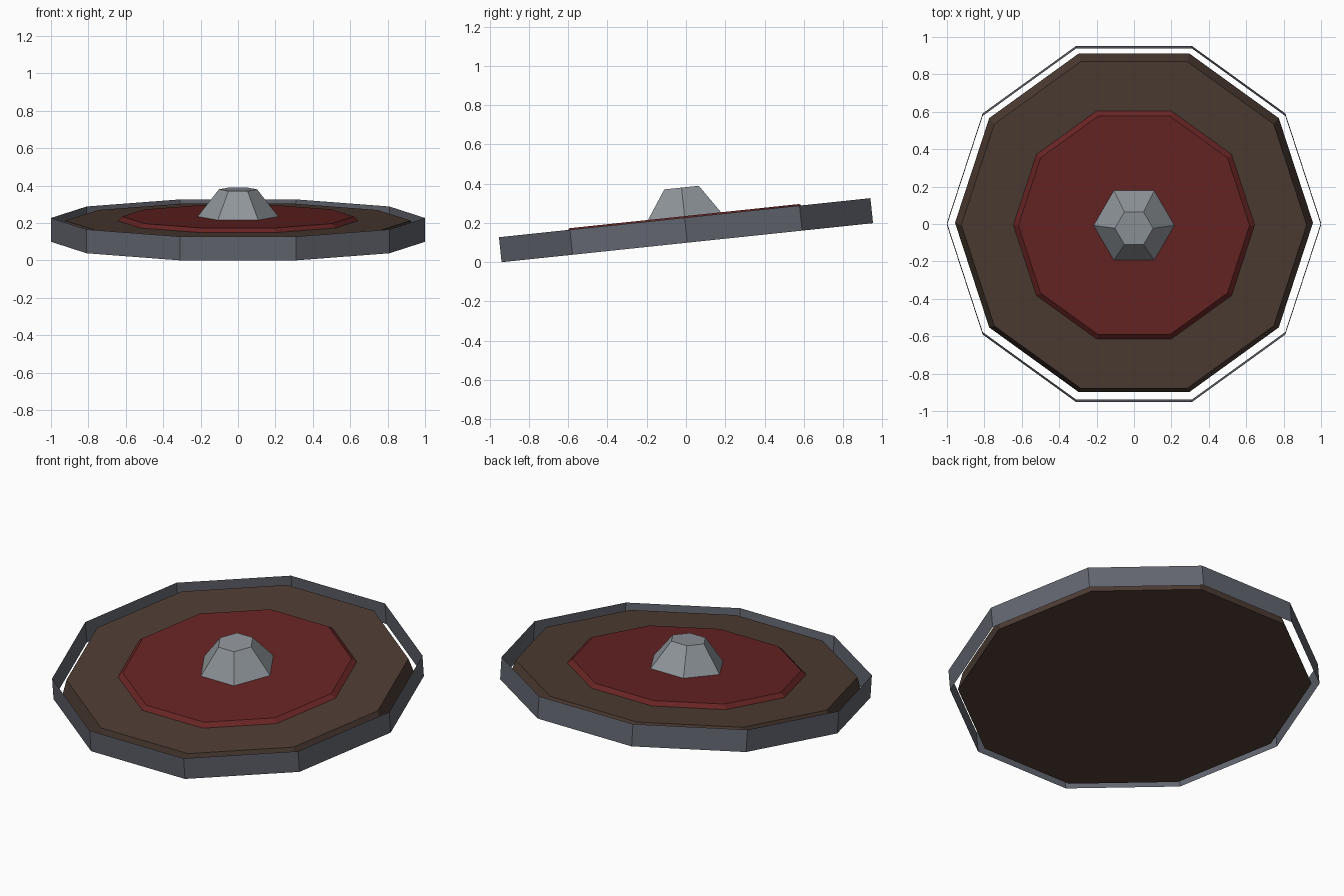
import bpy, bmesh, math
from mathutils import Matrix

if "Cube" in bpy.data.objects:
    bpy.data.objects.remove(bpy.data.objects["Cube"])

TILT = math.radians(6)
MID_Z = 0.163  # height of the rim's middle
PLACE = Matrix.Translation((0, 0, MID_Z)) @ Matrix.Rotation(TILT, 4, 'X')


def material(name, rgb):
    """Flat material from sRGB 0-255 values."""
    m = bpy.data.materials.new(name)
    m.diffuse_color = [((c / 255 + 0.055) / 1.055) ** 2.4 for c in rgb] + [1]
    m.use_nodes = True
    m.node_tree.nodes["Principled BSDF"].inputs["Base Color"].default_value = m.diffuse_color
    return m


def tier(name, sides, r_low, r_high, h_low, h_high, mat, caps=True):
    """Faceted ring or frustum between two heights, tilted with the shield."""
    bm = bmesh.new()
    rings = []
    for r, h in ((r_low, h_low), (r_high, h_high)):
        rings.append([bm.verts.new((r * math.cos(2 * math.pi * i / sides),
                                    r * math.sin(2 * math.pi * i / sides), h))
                      for i in range(sides)])
    low, high = rings
    for i in range(sides):
        j = (i + 1) % sides
        bm.faces.new((low[i], low[j], high[j], high[i]))
    if caps:
        bm.faces.new(low[::-1])
        bm.faces.new(high)
    bm.transform(PLACE)
    mesh = bpy.data.meshes.new(name)
    bm.to_mesh(mesh)
    bm.free()
    mesh.materials.append(mat)
    obj = bpy.data.objects.new(name, mesh)
    bpy.context.collection.objects.link(obj)
    return obj


steel = material("dark steel", (99, 102, 112))
wood = material("brown wood", (78, 61, 52))
red = material("dark red", (104, 36, 36))
iron = material("light iron", (143, 149, 154))

# Thin open band around the edge
tier("rim_band", 10, 1.0, 1.0, -0.064, 0.064, steel, caps=False)
# Wooden board with sloped sides
tier("board", 10, 0.957, 0.923, -0.062, 0.05, wood)
# Raised red centre panel
tier("centre_panel", 10, 0.645, 0.618, 0.05, 0.072, red)
# Six-sided metal boss
tier("boss", 6, 0.216, 0.102, 0.072, 0.218, iron)
